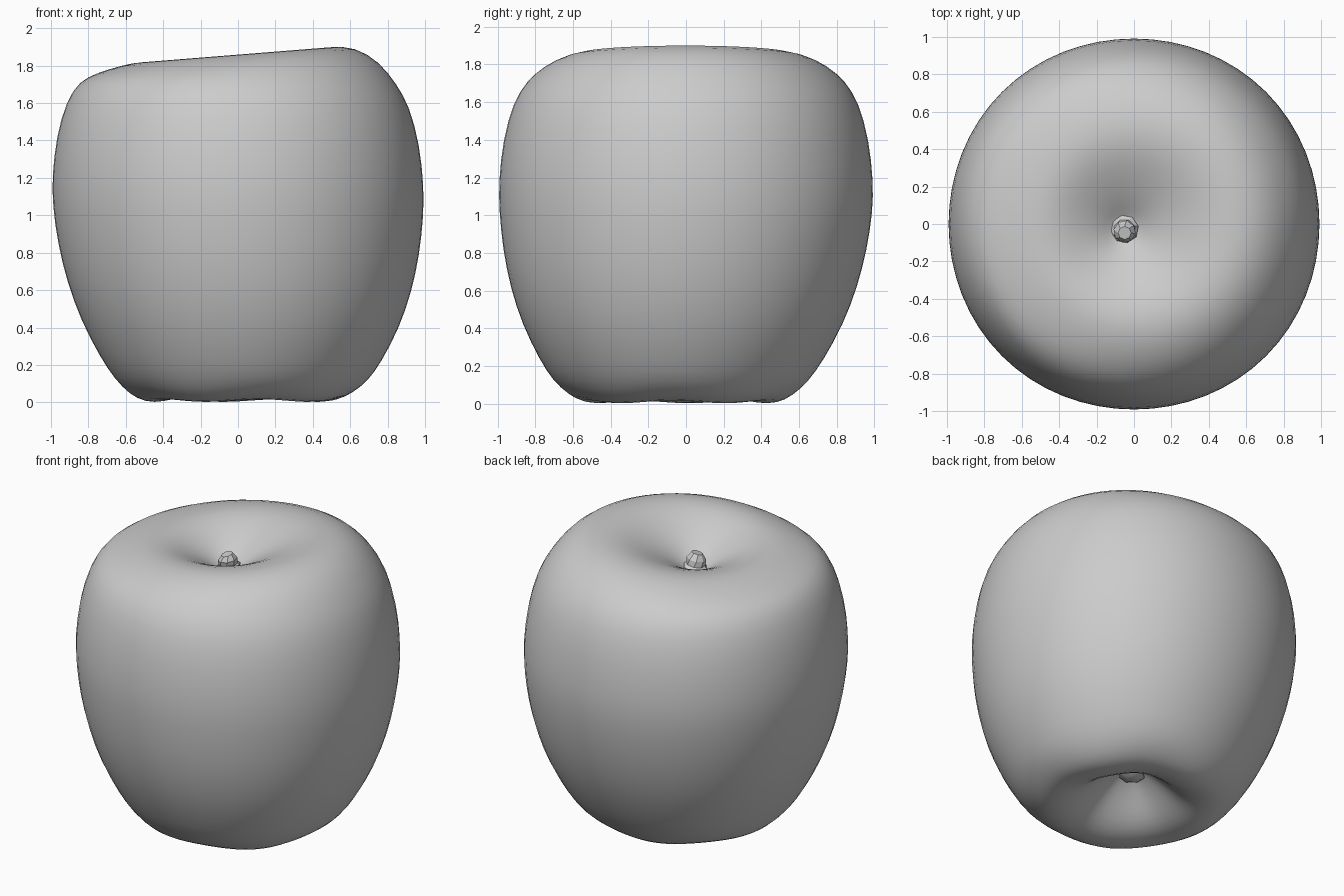
import bpy, bmesh, math

cube = bpy.data.objects.get("Cube")
if cube:
    bpy.data.objects.remove(cube, do_unlink=True)

grey = bpy.data.materials.new("plain_grey")
grey.use_nodes = True
colour = (0.6, 0.6, 0.6, 1)
grey.diffuse_color = colour
grey.node_tree.nodes["Principled BSDF"].inputs["Base Color"].default_value = colour


def lathe(name, profile, segments, place, smooth_angle, levels=0):
    """Spin (radius, height) points about z; place() bends each point."""
    bm = bmesh.new()
    rings = []
    for i, (r, z) in enumerate(profile):
        ring = []
        for s in range(segments):
            a = math.tau * s / segments
            ring.append(bm.verts.new(place(i, r, z, a)))
        rings.append(ring)
    for low, high in zip(rings, rings[1:]):
        for s in range(segments):
            t = (s + 1) % segments
            bm.faces.new((low[s], low[t], high[t], high[s]))
    bm.faces.new(rings[0][::-1])
    bm.faces.new(rings[-1])
    mesh = bpy.data.meshes.new(name)
    bm.to_mesh(mesh)
    bm.free()
    mesh.materials.append(grey)
    obj = bpy.data.objects.new(name, mesh)
    bpy.context.collection.objects.link(obj)
    if levels:
        rounding = obj.modifiers.new("rounding", "SUBSURF")
        rounding.levels = rounding.render_levels = levels
    bpy.ops.object.select_all(action="DESELECT")
    obj.select_set(True)
    bpy.context.view_layer.objects.active = obj
    bpy.ops.object.shade_smooth_by_angle(angle=math.radians(smooth_angle))
    return obj


# Fruit body: from the base hollow, round the side, into the stem hollow
body = [(.03, .27), (.08, .25), (.16, .19), (.25, .1), (.33, .035), (.42, 0),
        (.52, 0), (.6, .04), (.68, .12), (.755, .23), (.855, .42),
        (.925, .62), (.97, .82), (.995, 1.02), (.998, 1.18), (.975, 1.4),
        (.92, 1.6), (.85, 1.71), (.76, 1.79), (.63, 1.85), (.5, 1.865),
        (.38, 1.84), (.26, 1.785), (.16, 1.73), (.09, 1.68), (.04, 1.65)]
RIM = 19


def place_body(i, r, z, a):
    rr = r * (1.006 - .004 * math.cos(4 * a))   # slightly squared plan
    x, y = rr * math.cos(a), rr * math.sin(a)
    if i < 8:                         # soft lobes around the base
        z += .008 * (1 + math.cos(5 * a + .5)) * min(1, r / .4)
    elif i < RIM - 1:                 # widest line sits higher on the right
        z -= .03 * x * math.sin(math.pi * (i - 7) / (RIM - 8))
    else:                             # tilted shoulder
        z += .08 * x * min(1, (i - RIM + 2) / 2)
    if i >= RIM:                      # stem hollow is off centre
        x -= .05 * (1 - r / .63)
        y -= .04 * (1 - r / .63)
    lean = max(0, 1 - z)              # base sits forward and to the left
    return x + .02 * lean, y - .03 * lean, z


lathe("fruit_body", body, 32, place_body, 80, 1)


# Faceted stem stub with a wider foot, leaning slightly
def place_stem(i, r, z, a):
    return (-.05 + r * math.cos(a + .2 * i),
            -.02 - .007 * i + r * math.sin(a + .2 * i),
            z + .01 * math.cos(a))


lathe("stem", [(.08, 1.62), (.075, 1.675), (.06, 1.69), (.06, 1.725),
               (.035, 1.76)], 8, place_stem, 30)


# Small blossom remnant inside the base hollow
def place_blossom(i, r, z, a):
    return r * math.cos(a), -.02 + r * math.sin(a), z


lathe("blossom_end", [(.04, .2), (.08, .22), (.07, .29)], 7, place_blossom, 30)
